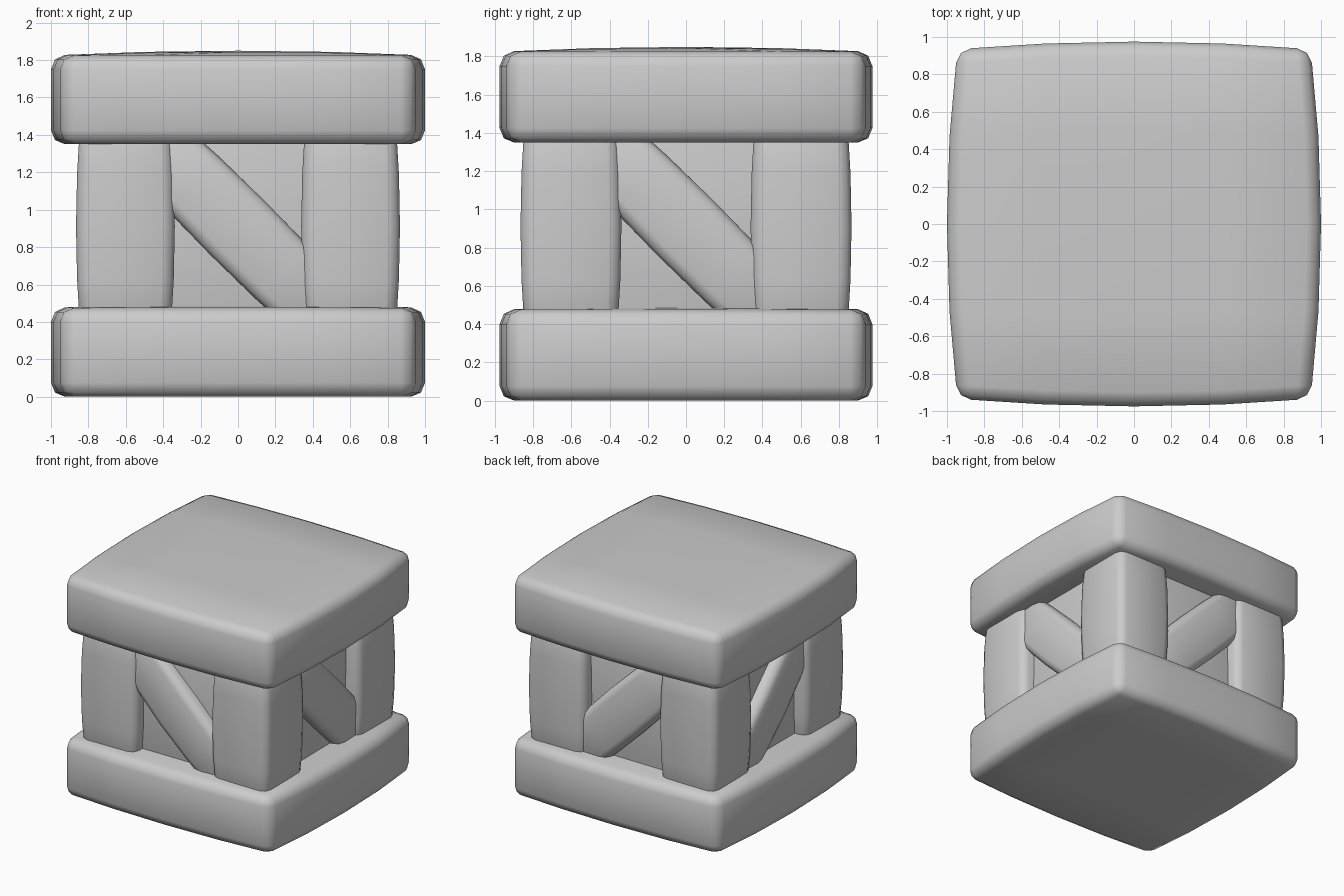
import bpy, bmesh
from mathutils import Matrix, Vector

if "Cube" in bpy.data.objects:
    bpy.data.objects.remove(bpy.data.objects["Cube"])


def pillow(name, half, cuts, bulge, chamfer, matrix):
    """Box with gently bulging faces and chamfered edges (z bulges on top only)."""
    bm = bmesh.new()
    bmesh.ops.create_cube(bm, size=2)
    for a in range(3):
        if cuts[a]:
            edges = [e for e in bm.edges
                     if abs(e.verts[0].co[a] - e.verts[1].co[a]) > 1e-4]
            bmesh.ops.subdivide_edges(bm, edges=edges, cuts=cuts[a], use_grid_fill=True)
    for v in bm.verts:
        p = v.co.copy()
        for a in range(3):
            swell = bulge[a]
            for b in range(3):
                if b != a and cuts[b]:
                    swell *= 1 - p[b] ** 2
            if a == 2 and p.z < 0:
                swell = 0
            v.co[a] = p[a] * (half[a] + swell)
    for f in bm.faces:
        f.smooth = True
    mesh = bpy.data.meshes.new(name)
    bm.to_mesh(mesh)
    bm.free()
    obj = bpy.data.objects.new(name, mesh)
    obj.matrix_world = matrix
    bpy.context.collection.objects.link(obj)
    mod = obj.modifiers.new("chamfer", 'BEVEL')
    mod.width = chamfer
    mod.segments = 2
    mod.limit_method = 'ANGLE'
    mod.angle_limit = 0.9
    return obj


# top and bottom slabs
for name, z in (("bottom_slab", 0.2375), ("top_slab", 1.5875)):
    pillow(name, (0.945, 0.935, 0.2375), (3, 3, 0), (0.055, 0.04, 0.025), 0.075,
           Matrix.Translation((0, 0, z)))

# inner wall panels (closed core)
pillow("wall_panels", (0.75, 0.75, 0.6), (0, 0, 0), (0, 0, 0), 0.02,
       Matrix.Translation((0, 0, 0.91)))

# corner posts
for sx, nx in ((-1, "left"), (1, "right")):
    for sy, ny in ((-1, "front"), (1, "back")):
        pillow(f"{ny}_{nx}_post", (0.242, 0.242, 0.56), (0, 0, 3), (0.022, 0.022, 0), 0.065,
               Matrix.Translation((sx * 0.602, sy * 0.602, 0.91)))

# diagonal braces: length axis runs down the wall, local z points outward
for name, along, out in (("front", (1, 0, -1), (0, -1, 0)), ("back", (1, 0, -1), (0, 1, 0)),
                         ("right", (0, 1, -1), (1, 0, 0)), ("left", (0, 1, -1), (-1, 0, 0))):
    x = Vector(along).normalized()
    o = Vector(out)
    y = o.cross(x)
    m = Matrix((x, y, o)).transposed().to_4x4()
    m.translation = o * 0.69 + Vector((0, 0, 0.9))
    pillow(f"{name}_brace", (0.68, 0.18, 0.12), (3, 0, 0), (0, 0.025, 0.035), 0.06, m)
